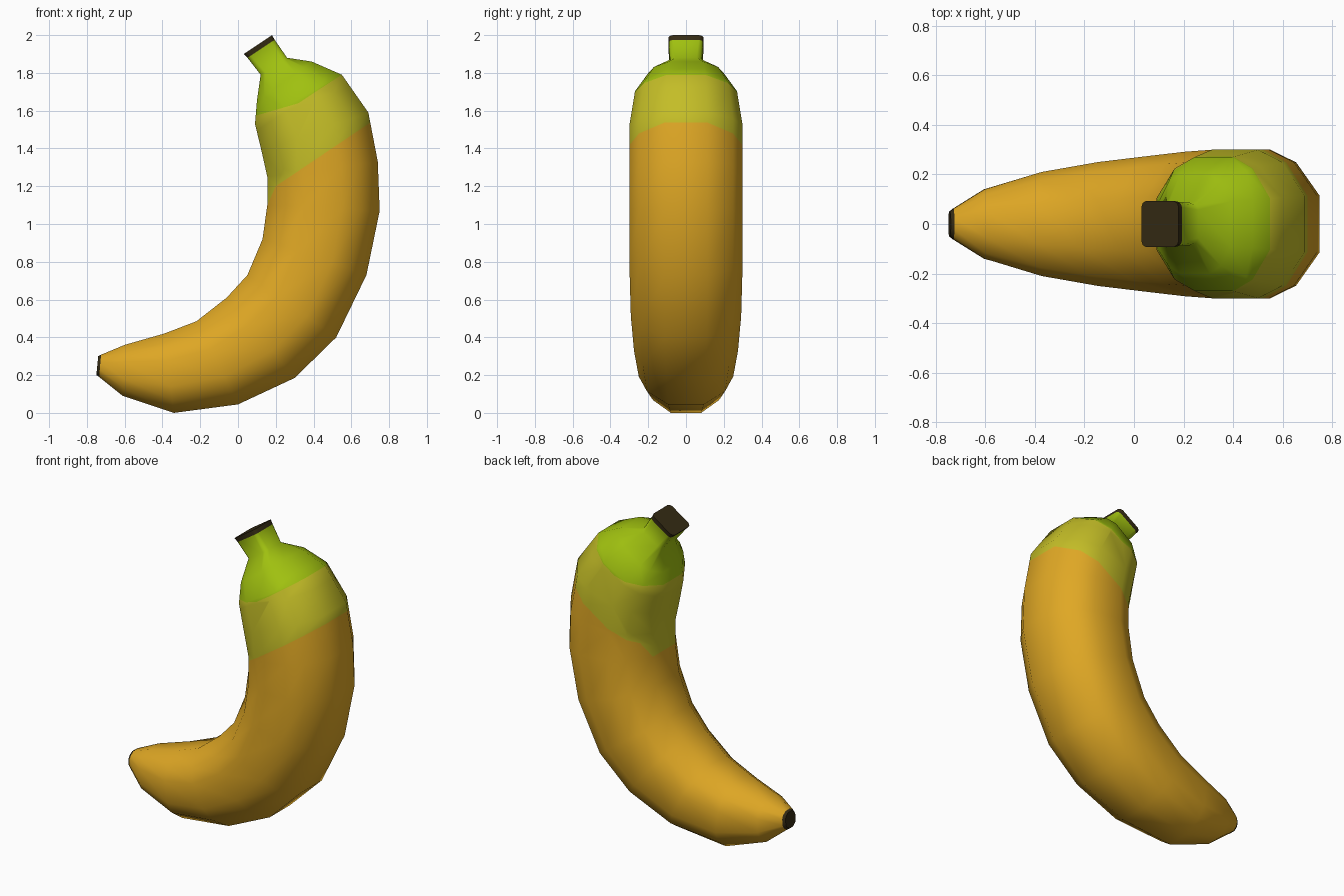
import bpy, bmesh
from mathutils import Vector

if "Cube" in bpy.data.objects:
    bpy.data.objects.remove(bpy.data.objects["Cube"])

# Rings along the fruit: outer x, outer z, inner x, inner z, half width, squareness
RINGS = [
    (-0.75, 0.20, -0.74, 0.30, 0.05, 0),
    (-0.735, 0.19, -0.725, 0.308, 0.062, 0),
    (-0.61, 0.09, -0.60, 0.36, 0.14, 0),
    (-0.34, 0.00, -0.39, 0.42, 0.21, 0),
    (0.00, 0.045, -0.22, 0.485, 0.25, 0),
    (0.30, 0.185, -0.06, 0.61, 0.275, 0),
    (0.52, 0.40, 0.05, 0.73, 0.292, 0),
    (0.68, 0.73, 0.13, 0.92, 0.30, 0),
    (0.75, 1.07, 0.155, 1.10, 0.30, 0),
    (0.74, 1.33, 0.155, 1.25, 0.30, 0),
    (0.69, 1.59, 0.125, 1.385, 0.30, 0),
    (0.55, 1.79, 0.09, 1.53, 0.27, 0),
    (0.39, 1.86, 0.10, 1.65, 0.20, 0.2),
    (0.26, 1.88, 0.12, 1.79, 0.085, 0.8),
    (0.194, 1.975, 0.05, 1.88, 0.09, 1),
    (0.18, 2.00, 0.03, 1.90, 0.093, 1),
]
ROUND = [(1, 0.38), (0.68, 0.83), (0.33, 1)]
SQUARE = [(1, 0.75), (0.92, 0.92), (0.75, 1)]


def section(k):
    q = [(a + (c - a) * k, b + (d - b) * k) for (a, b), (c, d) in zip(ROUND, SQUARE)]
    half = q + [(-u, v) for u, v in reversed(q)]
    return half + [(u, -v) for u, v in reversed(half)]


def line(x, a, b):
    return a[1] + (x - a[0]) * (b[1] - a[1]) / (b[0] - a[0])


def material(name, rgb):
    m = bpy.data.materials.new(name)
    m.diffuse_color = (*rgb, 1)
    m.use_nodes = True
    m.node_tree.nodes["Principled BSDF"].inputs["Base Color"].default_value = m.diffuse_color
    return m


# Skin: loft the twelve-sided rings
bm = bmesh.new()
loops = []
for ox, oz, ix, iz, w, k in RINGS:
    c = Vector(((ox + ix) / 2, 0, (oz + iz) / 2))
    d = Vector(((ox - ix) / 2, 0, (oz - iz) / 2))
    loops.append([bm.verts.new(c + d * u + Vector((0, w * v, 0))) for u, v in section(k)])
for n, (a, b) in enumerate(zip(loops, loops[1:])):
    for i in range(12):
        j = (i + 1) % 12
        f = bm.faces.new((a[i], a[j], b[j], b[i]))
        f.smooth = True
        f.material_index = 3 if n in (0, len(RINGS) - 2) else 0

# Dark end caps with crisp rims
for loop in (loops[0], loops[-1]):
    cap = bm.faces.new(loop)
    cap.material_index = 3
    for e in cap.edges:
        e.smooth = False
bmesh.ops.recalc_face_normals(bm, faces=bm.faces[:])

# Cut the ripeness bands into the skin
GREEN = [((0.10, 1.575), (0.32, 1.64)), ((0.32, 1.64), (0.54, 1.785))]
LIME = [((0.155, 1.10), (0.20, 1.20)), ((0.20, 1.20), (0.69, 1.53))]
for a, b in GREEN + LIME:
    faces = [f for f in bm.faces if f.calc_center_median().z > 0.9 and f.material_index != 3]
    geom = set(faces)
    for f in faces:
        geom.update(f.edges)
        geom.update(f.verts)
    bmesh.ops.bisect_plane(bm, geom=list(geom), dist=0.0005, plane_co=(a[0], 0, a[1]),
                           plane_no=(a[1] - b[1], 0, b[0] - a[0]))
for f in bm.faces:
    if f.material_index == 3:
        continue
    p = f.calc_center_median()
    if p.z > 1.05 and p.z > min(line(p.x, *s) for s in LIME):
        f.material_index = 1
    if p.z > 1.5 and p.z > max(line(p.x, *s) for s in GREEN):
        f.material_index = 2

mesh = bpy.data.meshes.new("banana")
bm.to_mesh(mesh)
bm.free()
for name, rgb in (("ripe yellow", (0.74, 0.39, 0.018)), ("yellow green", (0.55, 0.51, 0.02)),
                  ("stem green", (0.35, 0.53, 0.005)), ("dark brown", (0.035, 0.024, 0.007))):
    mesh.materials.append(material(name, rgb))
bpy.context.collection.objects.link(bpy.data.objects.new("banana", mesh))
